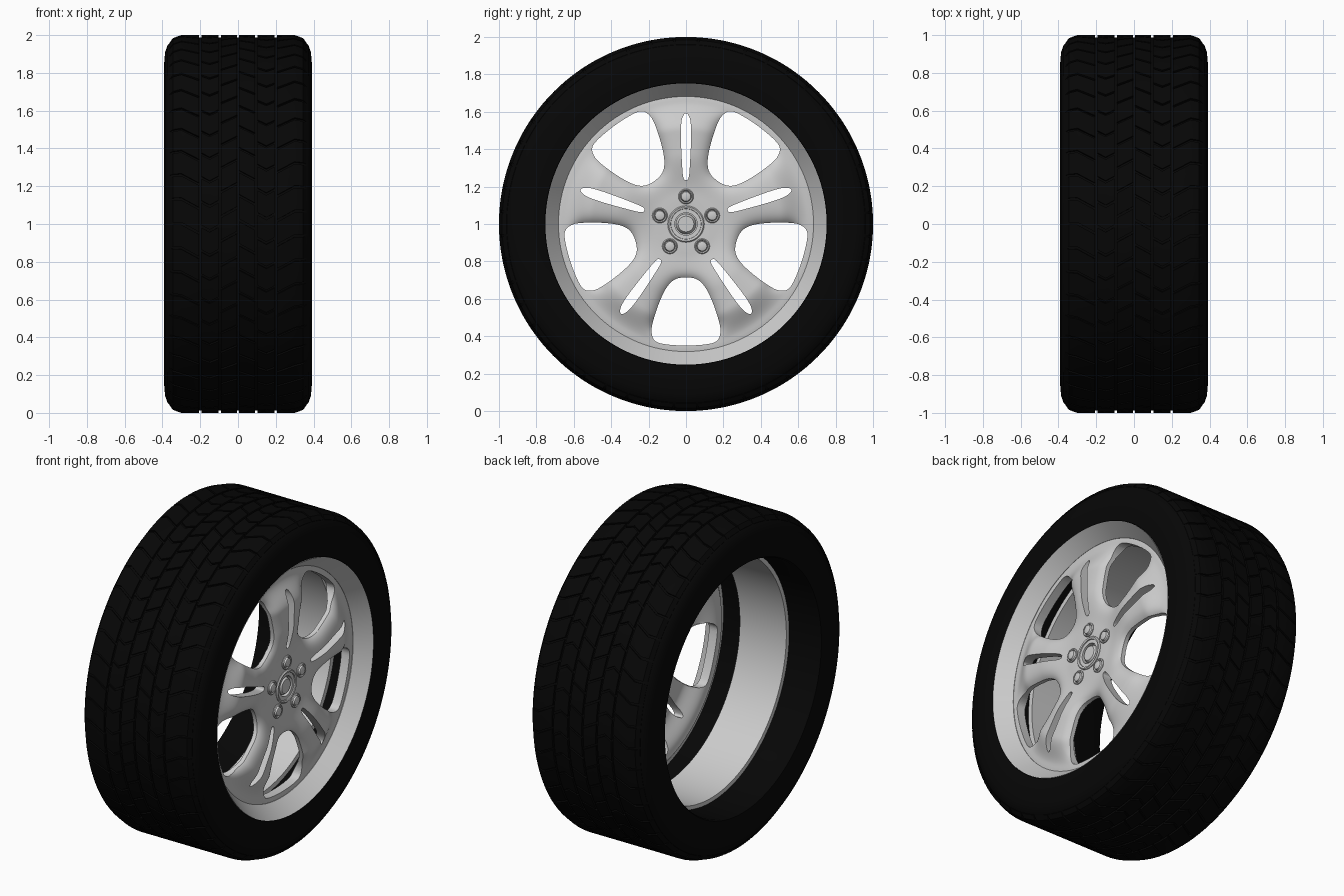
import bpy, bmesh
from math import sin, cos, tau, pi, exp, radians, hypot, atan2
from mathutils import Vector

if "Cube" in bpy.data.objects:
    bpy.data.objects.remove(bpy.data.objects["Cube"])

rubber = bpy.data.materials.new("rubber")
rubber.diffuse_color = (0.002, 0.002, 0.002, 1)
rubber.use_nodes = True
rubber.node_tree.nodes["Principled BSDF"].inputs["Base Color"].default_value = rubber.diffuse_color


def polar(x, r, a):
    # the wheel axle runs along x through z = 1
    return Vector((x, r * cos(a), 1 + r * sin(a)))


def finish(name, bm, mat=None, angle=35):
    bmesh.ops.recalc_face_normals(bm, faces=bm.faces)
    me = bpy.data.meshes.new(name)
    bm.to_mesh(me)
    bm.free()
    ob = bpy.data.objects.new(name, me)
    bpy.context.collection.objects.link(ob)
    if mat:
        me.materials.append(mat)
    smooth(ob, angle)
    return ob


def smooth(ob, angle):
    bpy.ops.object.select_all(action='DESELECT')
    ob.select_set(True)
    bpy.context.view_layer.objects.active = ob
    if angle:
        bpy.ops.object.shade_smooth_by_angle(angle=radians(angle))


def lathe(bm, profile, n, cy=0.0, cz=0.0):
    # revolve a closed loop of (x, r) points; r = 0 becomes a single pole
    rings = []
    for x, r in profile:
        if r == 0:
            rings.append([bm.verts.new((x, cy, 1 + cz))] * n)
        else:
            rings.append([bm.verts.new(polar(x, r, tau * i / n) + Vector((0, cy, cz)))
                          for i in range(n)])
    for a, b in zip(rings, rings[1:] + rings[:1]):
        for i in range(n):
            j = (i + 1) % n
            vs = list(dict.fromkeys((a[i], a[j], b[j], b[i])))
            if len(vs) > 2:
                bm.faces.new(vs)


def spline(pts, steps=6):
    # closed smooth curve through 2D points
    out, n = [], len(pts)
    for i in range(n):
        p0, p1, p2, p3 = (Vector(pts[(i + k) % n]) for k in (-1, 0, 1, 2))
        for s in range(steps):
            t = s / steps
            out.append(0.5 * (2 * p1 + (p2 - p0) * t + (2 * p0 - 5 * p1 + 4 * p2 - p3) * t * t
                              + (3 * p1 - p0 - 3 * p2 + p3) * t ** 3))
    return out


def mirrored(half):
    # half outline as (radial, tangential), first and last on the axis
    return spline(half + [(r, -t) for r, t in half[-2:0:-1]])


def interp(table, v):
    for (a, fa), (b, fb) in zip(table, table[1:]):
        if v <= b:
            t = max(0, (v - a) / (b - a))
            t = t * t * (3 - 2 * t)
            return fa + (fb - fa) * t
    return table[-1][1]


# tyre carcass
side = [(0.30, 0.988), (0.345, 0.975), (0.372, 0.948), (0.386, 0.910), (0.391, 0.85),
        (0.391, 0.79), (0.386, 0.755), (0.375, 0.748)]
bm = bmesh.new()
lathe(bm, [(-x, r) for x, r in side[::-1]] + side, 128)
finish("tyre", bm, rubber)

# tread blocks: ribs split by chevron grooves
N = 48
ribs = [[0.006, 0.09], [0.102, 0.15, 0.194], [0.206, 0.30, 0.345, 0.362]]
drop = {0.345: 0.984, 0.362: 0.960}
bm = bmesh.new()
for sgn in (-1, 1):
    for k, cols in enumerate(ribs):
        for b in range(N):
            base = (b + 0.33 * k + (0.5 if sgn > 0 else 0)) * tau / N
            top, low = [], []
            for x in cols:
                off = -0.55 * abs(min(x, 0.3) - 0.15)
                angs = [base + off + f * tau / N * 0.9 for f in (0, 0.5, 1)]
                r = drop.get(x, 1.0)
                top.append([bm.verts.new(polar(sgn * x, r, a)) for a in angs])
                low.append([bm.verts.new(polar(sgn * x, r - 0.03, a)) for a in angs])
            for i in range(len(cols) - 1):
                for j in (0, 1):
                    bm.faces.new((top[i][j], top[i + 1][j], top[i + 1][j + 1], top[i][j + 1]))
                for j in (0, 2):
                    bm.faces.new((top[i][j], top[i + 1][j], low[i + 1][j], low[i][j]))
            for i in (0, -1):
                for j in (0, 1):
                    bm.faces.new((top[i][j], top[i][j + 1], low[i][j + 1], low[i][j]))
finish("tread_blocks", bm, rubber, 25)

# rim lip and inner barrel
bm = bmesh.new()
lathe(bm, [(0.388, 0.752), (0.300, 0.682), (0.26, 0.682), (0.25, 0.70), (0.27, 0.747)], 128)
finish("rim_lip", bm)
bm = bmesh.new()
lathe(bm, [(-0.175, 0.745), (-0.172, 0.722), (0.137, 0.715), (0.137, 0.745)], 128)
finish("rim_barrel", bm)

# outlines of the window and slot openings
window = mirrored([(0.285, 0), (0.297, 0.06), (0.34, 0.104), (0.42, 0.143), (0.52, 0.176),
                   (0.58, 0.184), (0.625, 0.165), (0.643, 0.11), (0.650, 0)])
slot = mirrored([(0.235, 0), (0.245, 0.013), (0.30, 0.020), (0.45, 0.027), (0.54, 0.025),
                 (0.58, 0.014), (0.592, 0)])


def signed_distance(p, poly):
    best, inside = 9.0, False
    for a, b in zip(poly, poly[1:] + poly[:1]):
        e = b - a
        t = max(0, min(1, (p - a).dot(e) / e.length_squared))
        best = min(best, (p - a - e * t).length)
        if (a.y > p.y) != (b.y > p.y) and p.x < a.x + (p.y - a.y) / (b.y - a.y) * e.x:
            inside = not inside
    return -best if inside else best


# spoke disc: domed plate rolling back towards the windows
crown = [(0.0, 0.323), (0.16, 0.326), (0.38, 0.363), (0.50, 0.363), (0.66, 0.302), (0.69, 0.298)]
SEG, RINGS = 320, 50
cache = {}


def front_x(i, r, q):
    # uses the five-fold and mirror symmetry of the disc
    k = i % (SEG // 5)
    k = min(k, SEG // 5 - k)
    if (k, q) not in cache:
        a = tau * k / SEG
        d = max(-0.02, signed_distance(Vector((r * cos(a), r * sin(a))), window))
        depth = 0.038 * interp([(0.54, 1), (0.65, 0.1)], r)
        cache[k, q] = interp(crown, r) - min(0.065, depth * exp(-d / 0.035))
    return cache[k, q]


bm = bmesh.new()
grid = []
for q in range(RINGS + 1):
    r = 0.06 + (0.685 - 0.06) * q / RINGS
    front, back = [], []
    for i in range(SEG):
        a = -pi / 2 + tau * i / SEG
        fx = front_x(i, r, q)
        front.append(bm.verts.new(polar(fx, r, a)))
        back.append(bm.verts.new(polar(min(interp(crown, r) - 0.06, fx - 0.025), r, a)))
    grid.append((front, back))
for i in range(SEG):
    j = (i + 1) % SEG
    for (f0, b0), (f1, b1) in zip(grid, grid[1:]):
        bm.faces.new((f0[i], f0[j], f1[j], f1[i]))
        bm.faces.new((b0[i], b1[i], b1[j], b0[j]))
    for f, b in (grid[0], grid[-1]):
        bm.faces.new((f[i], f[j], b[j], b[i]))
disc = finish("spoke_disc", bm)

# cutters for five windows and five slots
bm = bmesh.new()
for k in range(5):
    for poly, start in ((window, -pi / 2), (slot, pi / 2)):
        ends = [[bm.verts.new(polar(x, hypot(*p), atan2(p.y, p.x) + start + k * tau / 5)) for p in poly]
                for x in (0.1, 0.5)]
        n = len(poly)
        for e in ends:
            bm.faces.new(e)
        for i in range(n):
            j = (i + 1) % n
            bm.faces.new((ends[0][i], ends[0][j], ends[1][j], ends[1][i]))
cutter = finish("opening_cutter", bm, angle=0)
cutter.hide_render = True
mod = disc.modifiers.new("openings", 'BOOLEAN')
mod.operation, mod.solver, mod.object = 'DIFFERENCE', 'EXACT', cutter
smooth(disc, 0)
bpy.ops.object.modifier_apply(modifier=mod.name)
bpy.data.objects.remove(cutter)
smooth(disc, 40)

# centre cap
bm = bmesh.new()
lathe(bm, [(0.275, 0.098), (0.328, 0.098), (0.334, 0.092), (0.331, 0.082), (0.300, 0.076), (0.298, 0.054),
           (0.318, 0.048), (0.325, 0.042), (0.325, 0), (0.275, 0)], 48)
finish("centre_cap", bm)

# lug nuts with collars
bm = bmesh.new()
for k in range(5):
    a = pi / 2 + k * tau / 5
    lathe(bm, [(0.30, 0.041), (0.331, 0.041), (0.336, 0.036), (0.331, 0.030), (0.327, 0.029), (0.339, 0.025),
               (0.341, 0.021), (0.341, 0), (0.30, 0)], 24, 0.147 * cos(a), 0.147 * sin(a))
finish("lug_nuts", bm)
